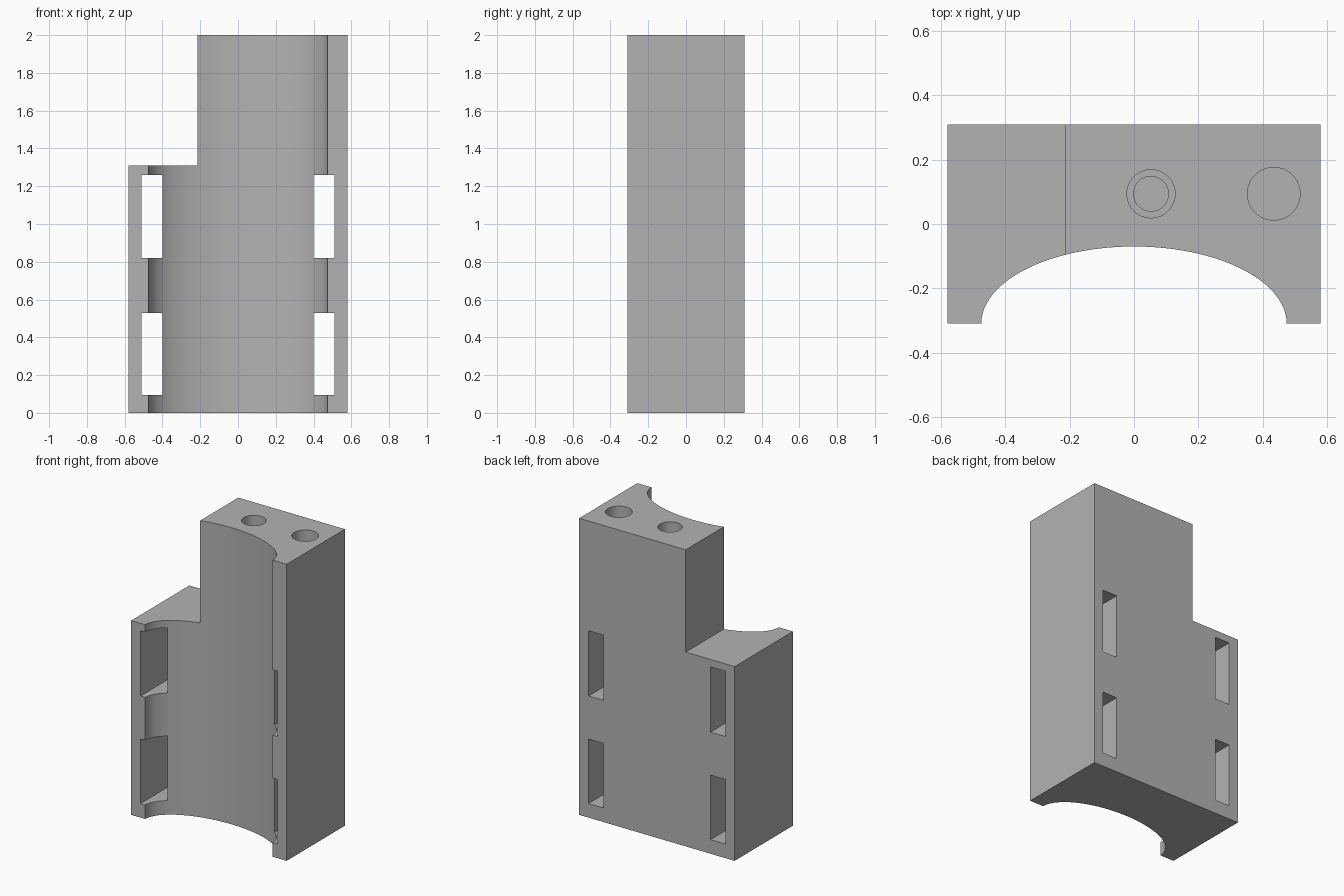
import bpy
import bmesh
import math

old = bpy.data.objects.get("Cube")
if old:
    bpy.data.objects.remove(old, do_unlink=True)

grey = bpy.data.materials.new("plain grey")
grey.use_nodes = True
colour = (0.45, 0.45, 0.45, 1)
grey.diffuse_color = colour
grey.node_tree.nodes["Principled BSDF"].inputs["Base Color"].default_value = colour

HALF_W, HALF_D, HEIGHT = 0.58, 0.31, 2.0
STEP_X, STEP_Z = -0.215, 1.31


def finish(name, bm):
    bmesh.ops.recalc_face_normals(bm, faces=bm.faces)
    mesh = bpy.data.meshes.new(name)
    bm.to_mesh(mesh)
    bm.free()
    mesh.materials.append(grey)
    obj = bpy.data.objects.new(name, mesh)
    bpy.context.collection.objects.link(obj)
    return obj


def prism(name, points, offset):
    """Extrude a closed outline of 3D points by an offset."""
    bm = bmesh.new()
    face = bm.faces.new([bm.verts.new(p) for p in points])
    made = bmesh.ops.extrude_face_region(bm, geom=[face])["geom"]
    verts = [v for v in made if isinstance(v, bmesh.types.BMVert)]
    bmesh.ops.translate(bm, verts=verts, vec=offset)
    return finish(name, bm)


def ring(cx, cy, rx, ry, z, sides):
    steps = [2 * math.pi * i / sides for i in range(sides)]
    return [(cx + rx * math.cos(a), cy + ry * math.sin(a), z) for a in steps]


def cut(target, cutter):
    mod = target.modifiers.new(cutter.name, "BOOLEAN")
    mod.operation = "DIFFERENCE"
    mod.solver = "EXACT"
    mod.object = cutter
    bpy.context.view_layer.objects.active = target
    bpy.ops.object.modifier_apply(modifier=mod.name)
    bpy.data.objects.remove(cutter, do_unlink=True)


# Stepped block
outline = [(-HALF_W, 0), (HALF_W, 0), (HALF_W, HEIGHT),
           (STEP_X, HEIGHT), (STEP_X, STEP_Z), (-HALF_W, STEP_Z)]
body = prism("stepped_bracket", [(x, -HALF_D, z) for x, z in outline],
             (0, 2 * HALF_D, 0))

# Elliptical channel down the front
cut(body, prism("channel", ring(0, -HALF_D, 0.475, 0.24, -0.1, 96), (0, 0, 2.3)))

# Four strap slots from front to back
for side in (-1, 1):
    for low, high in ((0.095, 0.53), (0.82, 1.26)):
        corners = [(0.40, low), (0.51, low), (0.51, high), (0.40, high)]
        cut(body, prism("slot", [(side * x, -0.5, z) for x, z in corners],
                        (0, 1, 0)))

# Blind holes in the top: one plain, one counterbored
for x, radius, depth in ((0.435, 0.082, 0.6), (0.053, 0.075, 0.4),
                         (0.053, 0.054, 0.8)):
    cut(body, prism("hole", ring(x, 0.094, radius, radius, HEIGHT - depth, 48),
                    (0, 0, depth + 0.1)))

# Smooth curved walls, sharp edges
bpy.ops.object.select_all(action="DESELECT")
body.select_set(True)
bpy.context.view_layer.objects.active = body
bpy.ops.object.shade_smooth_by_angle(angle=math.radians(30))
